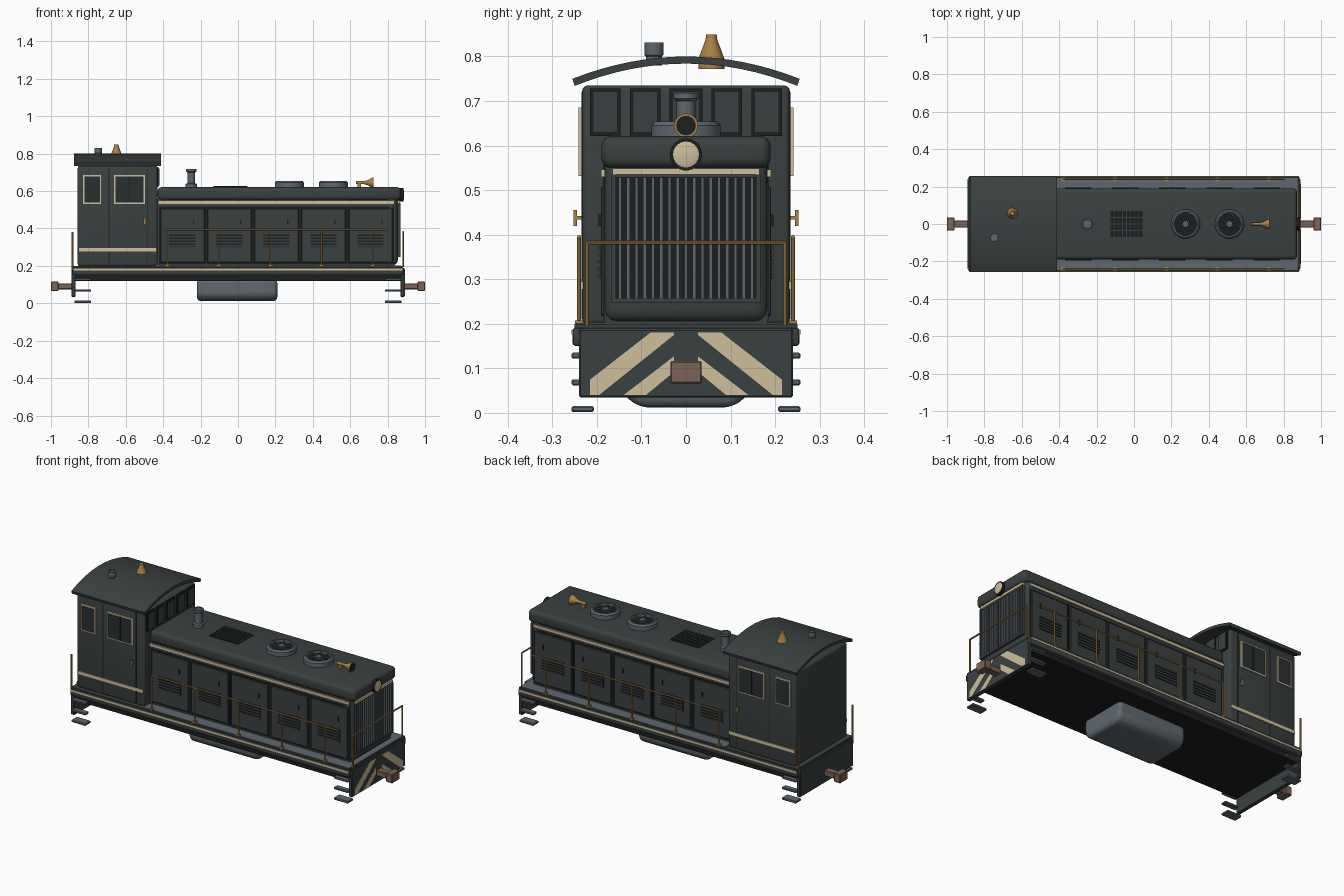
import bpy, bmesh, math
from mathutils import Matrix, Vector

if "Cube" in bpy.data.objects:
    bpy.data.objects.remove(bpy.data.objects["Cube"])

def material(name, rgb):
    m = bpy.data.materials.new(name)
    m.diffuse_color = (*rgb, 1)
    m.use_nodes = True
    m.node_tree.nodes["Principled BSDF"].inputs["Base Color"].default_value = m.diffuse_color
    return m

BODY = material("dark green grey", (0.042, 0.053, 0.051))
BLACK = material("black", (0.012, 0.013, 0.014))
STEEL = material("steel grey", (0.115, 0.138, 0.157))
CREAM = material("cream", (0.62, 0.52, 0.33))
BRASS = material("brass", (0.40, 0.22, 0.06))
RUST = material("rusty brown", (0.20, 0.125, 0.09))
GLASS = material("dark glass", (0.022, 0.028, 0.028))

def finish(name, bm, mat):
    bmesh.ops.recalc_face_normals(bm, faces=bm.faces)
    me = bpy.data.meshes.new(name)
    bm.to_mesh(me)
    bm.free()
    me.materials.append(mat)
    ob = bpy.data.objects.new(name, me)
    bpy.context.collection.objects.link(ob)
    bpy.ops.object.select_all(action='DESELECT')
    ob.select_set(True)
    bpy.context.view_layer.objects.active = ob
    bpy.ops.object.shade_smooth_by_angle(angle=math.radians(35))
    return ob

def boxes(name, ranges, mat, bevel=0, seg=2):
    """One object from boxes given as (x0, x1, y0, y1, z0, z1)."""
    bm = bmesh.new()
    for x0, x1, y0, y1, z0, z1 in ranges:
        c = Vector((x0 + x1, y0 + y1, z0 + z1)) / 2
        s = Matrix.Diagonal((abs(x1 - x0), abs(y1 - y0), abs(z1 - z0), 1))
        bmesh.ops.create_cube(bm, size=1, matrix=Matrix.Translation(c) @ s)
    if bevel:
        bmesh.ops.bevel(bm, geom=bm.edges[:], offset=bevel, segments=seg,
                        profile=0.5, affect='EDGES')
    return finish(name, bm, mat)

def lathe(name, centre, profile, mat, axis='Z', n=24):
    """Turn a (radius, height) profile about an axis through the centre."""
    bm = bmesh.new()
    rings = []
    for r, h in profile:
        rings.append([bm.verts.new((r * math.cos(2 * math.pi * i / n),
                                    r * math.sin(2 * math.pi * i / n), h)) for i in range(n)])
    for a, b in zip(rings, rings[1:]):
        for i in range(n):
            bm.faces.new((a[i], a[(i + 1) % n], b[(i + 1) % n], b[i]))
    bm.faces.new(rings[0])
    bm.faces.new(rings[-1])
    rot = Matrix.Rotation(math.pi / 2, 4, 'Y') if axis == 'X' else Matrix()
    bm.transform(Matrix.Translation(centre) @ rot)
    return finish(name, bm, mat)

def rods(name, pairs, r, mat):
    """Thin round rods between point pairs."""
    bm = bmesh.new()
    for a, b in pairs:
        a, b = Vector(a), Vector(b)
        q = (b - a).to_track_quat('Z', 'Y').to_matrix().to_4x4()
        bmesh.ops.create_cone(bm, cap_ends=True, segments=8, radius1=r, radius2=r,
                              depth=(b - a).length, matrix=Matrix.Translation((a + b) / 2) @ q)
    return finish(name, bm, mat)

def prism(name, outlines, x0, x1, mat):
    """Extrude (y, z) outlines from x0 to x1."""
    bm = bmesh.new()
    for pts in outlines:
        f = bm.faces.new([bm.verts.new((x0, y, z)) for y, z in pts])
        ext = bmesh.ops.extrude_face_region(bm, geom=[f])['geom']
        bmesh.ops.translate(bm, vec=(x1 - x0, 0, 0),
                            verts=[v for v in ext if isinstance(v, bmesh.types.BMVert)])
    return finish(name, bm, mat)

# Underframe, deck and walkway
boxes("underframe", [(-0.875, 0.875, -0.235, 0.235, 0.12, 0.165)], BLACK)
boxes("deck_sill", [(-0.885, 0.885, -0.255, 0.255, 0.15, 0.192)], BODY, 0.008)
boxes("deck_edge", [(-0.88, 0.88, -0.25, 0.25, 0.185, 0.199)], BODY)
boxes("walkway", [(-0.42, 0.875, -0.247, 0.247, 0.197, 0.202)], STEEL)
boxes("sill_stripe", [(-0.88, 0.88, s * 0.253, s * 0.257, 0.176, 0.187) for s in (-1, 1)], CREAM)
boxes("end_beams", [(s * 0.868, s * 0.89, -0.24, 0.24, 0.035, 0.188) for s in (-1, 1)], BODY, 0.003, 1)

# Chevron plates on the front beam
outer = [(0.215, 0.04), (0.215, 0.075), (0.08, 0.18), (0.027, 0.18), (0.027, 0.175), (0.195, 0.04)]
inner = [(0.14, 0.04), (0.027, 0.127), (0.027, 0.092), (0.09, 0.04)]
prism("chevrons", [[(s * y, z) for y, z in p] for s in (-1, 1) for p in (outer, inner)],
      0.889, 0.892, CREAM)

# Couplers, steps and fuel tank
for s, side in ((1, "front"), (-1, "rear")):
    boxes(side + "_coupler", [(s * 0.885, s * 0.965, -0.02, 0.02, 0.075, 0.107),
                              (s * 0.96, s * 1.0, -0.035, 0.035, 0.066, 0.116)], RUST, 0.003, 1)
    boxes(side + "_steps", [(s * 0.785, s * 0.875, t * y, t * 0.257, z, z + 0.013)
                            for t in (-1, 1) for y, z in ((0.207, 0.002), (0.225, 0.062), (0.225, 0.122))],
          STEEL, 0.003, 1)
tank = [(-0.14, 0.13), (0.14, 0.13), (0.14, 0.04), (0.105, 0.012), (-0.105, 0.012), (-0.14, 0.04)]
tank_ob = prism("fuel_tank", [tank], -0.22, 0.21, STEEL)
bev = tank_ob.modifiers.new("round", 'BEVEL')
bev.width, bev.segments = 0.03, 4

# Hood with rounded top cap and nose
boxes("hood_body", [(-0.43, 0.838, -0.183, 0.183, 0.2, 0.56)], BODY)
boxes("hood_cap", [(-0.43, 0.872, -0.19, 0.19, 0.55, 0.621)], BODY, 0.022, 4)
boxes("nose", [(0.78, 0.855, -0.185, 0.185, 0.203, 0.6)], BODY, 0.03, 4)
boxes("hood_stripe", [(-0.425, 0.835, s * 0.18, s * 0.191, 0.53, 0.546) for s in (-1, 1)], CREAM)
boxes("nose_stripe", [(0.85, 0.866, -0.165, 0.165, 0.535, 0.549)], CREAM)

# Radiator grille
boxes("grille_back", [(0.85, 0.857, -0.158, 0.158, 0.257, 0.53)], BLACK)
boxes("grille_frame", [(0.85, 0.868, s * 0.157, s * 0.167, 0.25, 0.535) for s in (-1, 1)]
      + [(0.85, 0.868, -0.167, 0.167, 0.248, 0.258)], BODY)
boxes("grille_bars", [(0.855, 0.866, y - 0.0035, y + 0.0035, 0.258, 0.528)
                      for y in [(i - 8) * 0.0185 for i in range(17)]], STEEL)

# Hood doors with louvres and latches
starts = [-0.418 + 0.2515 * i for i in range(5)]
for s, side in ((-1, "right"), (1, "left")):
    boxes(side + "_door_gaps", [(x - 0.004, x + 0.247, s * 0.18, s * 0.185, 0.21, 0.517) for x in starts], BLACK)
    boxes(side + "_doors", [(x + 0.004, x + 0.238, s * 0.18, s * 0.191, 0.218, 0.508) for x in starts], BODY, 0.003, 1)
    boxes(side + "_louvre_panels", [(x + 0.05, x + 0.19, s * 0.188, s * 0.192, 0.3, 0.376) for x in starts], BLACK)
    boxes(side + "_louvres", [(x + 0.05, x + 0.19, s * 0.188, s * 0.196, z, z + 0.008)
                              for x in starts for z in (0.303, 0.319, 0.335, 0.351, 0.367)], BODY)
    boxes(side + "_latches", [(x + 0.178, x + 0.184, s * 0.188, s * 0.196, 0.42, 0.445) for x in starts], BLACK)

# Hood roof vents, fans and exhaust
boxes("roof_grille", [(-0.13, 0.045, -0.07, 0.07, 0.618, 0.624)], BLACK)
boxes("roof_grille_slats", [(-0.13 + 0.022 * i, -0.126 + 0.022 * i, -0.07, 0.07, 0.62, 0.628) for i in range(9)]
      + [(-0.13, 0.045, y - 0.002, y + 0.002, 0.62, 0.627) for y in (-0.035, 0, 0.035)], BODY)
for i, x in enumerate((0.275, 0.51)):
    lathe(f"fan_ring_{i}", (x, 0, 0), [(0.062, 0.635), (0.062, 0.62), (0.078, 0.62), (0.078, 0.645),
                                       (0.07, 0.654), (0.062, 0.654), (0.062, 0.634)], STEEL, n=32)
    lathe(f"fan_well_{i}", (x, 0, 0), [(0.0615, 0.62), (0.0615, 0.637)], BLACK, n=32)
    lathe(f"fan_hub_{i}", (x, 0, 0), [(0.016, 0.62), (0.016, 0.652)], STEEL, n=16)
    rods(f"fan_spokes_{i}", [((x, 0, 0.646), (x + 0.066 * math.cos(a), 0.066 * math.sin(a), 0.646))
                             for a in [k * math.pi / 4 + 0.39 for k in range(8)]], 0.004, STEEL)
lathe("exhaust_stack", (-0.25, 0, 0), [(0.03, 0.615), (0.03, 0.638), (0.021, 0.642), (0.021, 0.7),
                                       (0.028, 0.706), (0.028, 0.718), (0.02, 0.718), (0.02, 0.69)], STEEL)

# Horn and headlight
lathe("horn", (0, 0, 0.645), [(0.008, 0.63), (0.008, 0.675), (0.014, 0.695), (0.027, 0.718),
                              (0.027, 0.724), (0.023, 0.724)], BRASS, 'X')
lathe("horn_mouth", (0, 0, 0.645), [(0.022, 0.72), (0.022, 0.7255)], BLACK, 'X')
boxes("horn_bracket", [(0.638, 0.658, -0.008, 0.008, 0.615, 0.64)], BRASS)
lathe("headlight_housing", (0, 0, 0.58), [(0.036, 0.84), (0.036, 0.884), (0.029, 0.884)], BLACK, 'X', 32)
lathe("headlight_lens", (0, 0, 0.58), [(0.029, 0.87), (0.029, 0.885), (0.02, 0.888)], CREAM, 'X', 32)

# Cab body and stripe
boxes("cab", [(-0.857, -0.43, -0.233, 0.233, 0.198, 0.735)], BODY, 0.012, 3)
boxes("cab_stripe", [(-0.852, -0.436, s * 0.23, s * 0.237, 0.277, 0.295) for s in (-1, 1)], CREAM)

# Cab doors, side windows and handles
for s, side in ((-1, "right"), (1, "left")):
    boxes(side + "_cab_door_seams", [(x - 0.002, x + 0.002, s * 0.23, s * 0.2345, 0.21, 0.72)
                                     for x in (-0.69, -0.482)], BLACK)
    wins = [(-0.825, -0.735), (-0.66, -0.50)]
    boxes(side + "_window_glass", [(a, b, s * 0.23, s * 0.237, 0.535, 0.682) for a, b in wins], GLASS)
    boxes(side + "_window_frames",
          [r for a, b in wins for r in (
              (a, b, s * 0.23, s * 0.241, 0.532, 0.539), (a, b, s * 0.23, s * 0.241, 0.678, 0.685),
              (a - 0.003, a + 0.004, s * 0.23, s * 0.241, 0.532, 0.685),
              (b - 0.004, b + 0.003, s * 0.23, s * 0.241, 0.532, 0.685))], CREAM)
    boxes(side + "_window_bar", [(-0.582, -0.578, s * 0.23, s * 0.239, 0.539, 0.678)], BLACK)
    boxes(side + "_door_handle", [(-0.505, -0.493, s * 0.245, s * 0.252, 0.42, 0.455),
                                  (-0.502, -0.496, s * 0.23, s * 0.246, 0.434, 0.442)], BRASS)

# Cab front windows above the hood
spans = [(-0.216, -0.147), (-0.126, -0.057), (-0.037, 0.037), (0.057, 0.126), (0.147, 0.216)]
boxes("front_window_frames", [(-0.435, -0.424, a, b, 0.622, 0.728) for a, b in spans], BLACK)
boxes("front_window_panes", [(-0.435, -0.421, a + 0.008, b - 0.008, 0.63, 0.72) for a, b in spans], BODY)

# Arched cab roof with whistle bell and vent
arc = [(0.255 * t, 0.8 - 0.05 * t * t) for t in [i / 8 - 1 for i in range(17)]]
prism("cab_roof", [arc + [(y * 0.98, z - 0.016) for y, z in reversed(arc)]], -0.876, -0.412, BODY)
lathe("roof_bell", (-0.65, 0.057, 0), [(0.029, 0.772), (0.029, 0.795), (0.025, 0.806), (0.013, 0.838),
                                       (0.012, 0.849)], BRASS)
lathe("roof_vent", (-0.747, -0.072, 0), [(0.018, 0.78), (0.018, 0.8), (0.021, 0.803), (0.021, 0.831),
                                         (0.014, 0.831), (0.014, 0.825)], STEEL)

# Handrails along the walkway and at both ends
posts = (-0.378, -0.103, 0.173, 0.446, 0.72)
for s, side in ((-1, "right"), (1, "left")):
    rods(side + "_handrail", [((-0.378, s * 0.24, 0.395), (0.805, s * 0.24, 0.395))]
         + [((x, s * 0.24, 0.2), (x, s * 0.24, 0.395)) for x in posts], 0.0045, BRASS)
    boxes(side + "_post_feet", [(x - 0.009, x + 0.009, s * 0.231, s * 0.249, 0.199, 0.207) for x in posts], BRASS)
rods("front_end_rail", [((0.883, -0.222, 0.382), (0.883, 0.222, 0.382))]
     + [((0.883, s * 0.222, 0.195), (0.883, s * 0.222, 0.384)) for s in (-1, 1)], 0.0045, BRASS)
rods("rear_end_posts", [((-0.885, s * 0.24, 0.18), (-0.885, s * 0.24, 0.38)) for s in (-1, 1)], 0.0045, BRASS)
